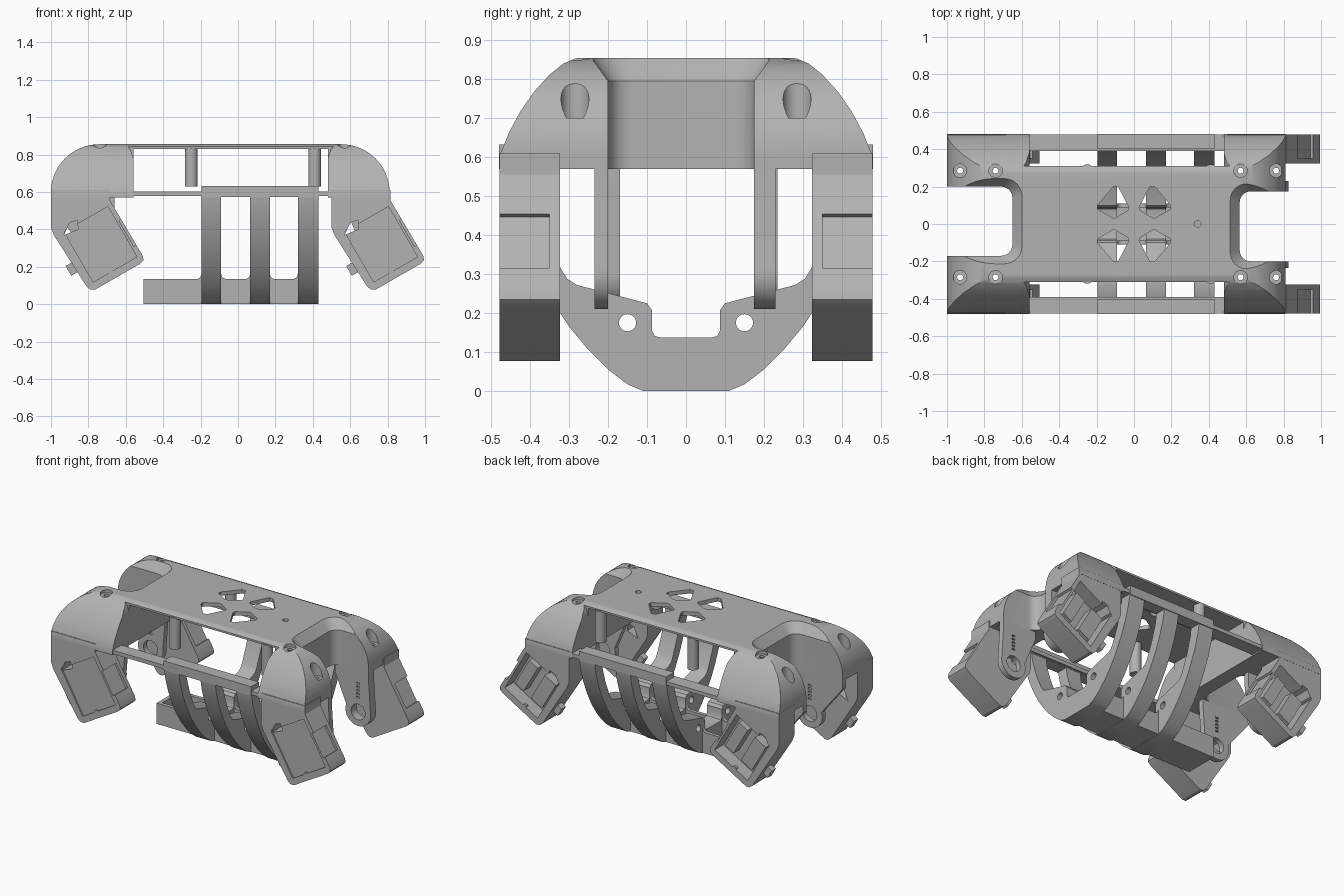
import bpy, bmesh, math
from mathutils import Vector

cube = bpy.data.objects.get("Cube")
if cube:
    bpy.data.objects.remove(cube)

grey = bpy.data.materials.new("plain grey plastic")
grey.use_nodes = True
grey.diffuse_color = (0.45, 0.45, 0.45, 1)
grey.node_tree.nodes["Principled BSDF"].inputs["Base Color"].default_value = (0.45, 0.45, 0.45, 1)


def prism(name, pts, axis, a, b, shift_top=None):
    """Extrude a 2D profile along an axis from a to b."""
    place = {"x": lambda u, v, t: (t, u, v),
             "y": lambda u, v, t: (u, t, v),
             "z": lambda u, v, t: (u, v, t)}[axis]
    top = shift_top or pts
    bm = bmesh.new()
    lo = [bm.verts.new(place(u, v, a)) for u, v in pts]
    hi = [bm.verts.new(place(u, v, b)) for u, v in top]
    bm.faces.new(lo)
    bm.faces.new(hi)
    n = len(pts)
    for i in range(n):
        j = (i + 1) % n
        bm.faces.new((lo[i], lo[j], hi[j], hi[i]))
    bmesh.ops.recalc_face_normals(bm, faces=bm.faces)
    mesh = bpy.data.meshes.new(name)
    bm.to_mesh(mesh)
    bm.free()
    mesh.materials.append(grey)
    obj = bpy.data.objects.new(name, mesh)
    bpy.context.scene.collection.objects.link(obj)
    return obj


def rect(u0, u1, v0, v1):
    return [(u0, v0), (u1, v0), (u1, v1), (u0, v1)]


def arc(cx, cy, rx, ry, a0, a1, n=12):
    return [(cx + rx * math.cos(math.radians(a0 + (a1 - a0) * i / n)),
             cy + ry * math.sin(math.radians(a0 + (a1 - a0) * i / n))) for i in range(n + 1)]


def disc(cx, cy, r, n=24):
    return arc(cx, cy, r, r, 0, 360 - 360 / n, n - 1)


def box(name, x0, x1, y0, y1, z0, z1):
    return prism(name, rect(x0, x1, y0, y1), "z", z0, z1)


def apply(obj, cutter, op="DIFFERENCE"):
    mod = obj.modifiers.new("cut", "BOOLEAN")
    mod.object, mod.operation, mod.solver = cutter, op, "EXACT"
    with bpy.context.temp_override(object=obj, active_object=obj, selected_objects=[obj]):
        bpy.ops.object.modifier_apply(modifier=mod.name)
    bpy.data.objects.remove(cutter)


def tilted(cx, cz, w, h, deg=30):
    """Rectangle turned in the xz plane."""
    c, s = math.cos(math.radians(deg)), math.sin(math.radians(deg))
    return [(cx + u * c - v * s, cz + u * s + v * c)
            for u, v in rect(-w / 2, w / 2, -h / 2, h / 2)]


# Upper shell: long rounded profile crossed with the domed cross-section
long_profile = ([(-1, 0.57), (0.81, 0.57)] + arc(0.55, 0.6, 0.26, 0.255, 0, 90, 16)
                + arc(-0.74, 0.6, 0.26, 0.255, 90, 180, 16))
half = [(0.48, 0.56), (0.48, 0.6), (0.455, 0.662), (0.425, 0.718), (0.39, 0.768),
        (0.35, 0.812), (0.315, 0.84), (0.285, 0.853), (0.26, 0.857)]
dome = half + [(-y, z) for y, z in reversed(half)]
shell = prism("upper_shell", long_profile, "y", -0.6, 0.6)
apply(shell, prism("dome", dome, "x", -1.2, 1.2), "INTERSECT")
apply(shell, box("window", -0.56, 0.48, -0.7, 0.7, 0.4, 0.83))
flare = [(-0.56, 0.4), (0.48, 0.4), (0.48, 0.78), (0.495, 0.825), (0.54, 0.87),
         (-0.61, 0.87), (-0.575, 0.825), (-0.56, 0.78)]
for y0, y1 in ((0.31, 0.7), (-0.7, -0.31)):
    apply(shell, prism("side_gap", flare, "y", y0, y1))

# End notches with flared upper edge
for s, x_in, y0, y1 in ((1, 0.565, -0.2, 0.175), (-1, -0.65, -0.17, 0.2)):
    def notch(x, lo, hi, r=0.06):
        return ([(s * 1.3, lo)] + arc(x + s * r, lo + r, s * r, r, 270, 180, 6)
                + arc(x + s * r, hi - r, s * r, r, 180, 90, 6) + [(s * 1.3, hi)])
    apply(shell, prism("notch", notch(x_in, y0, y1), "z", 0.4, 0.9))
    apply(shell, prism("notch_flare", notch(x_in, y0, y1), "z", 0.795, 0.865,
                       notch(x_in - s * 0.06, y0 - 0.05, y1 + 0.05, 0.1)))

# Screw holes, counterbores and plate cutouts
for x, depth in ((-0.93, 0.7), (-0.74, 0.835), (0.57, 0.835), (0.76, 0.7)):
    for y in (-0.285, 0.285):
        apply(shell, prism("counterbore", disc(x, y, 0.036), "z", depth, 1))
        apply(shell, prism("screw_hole", disc(x, y, 0.016, 16), "z", 0.4, 1))
apply(shell, prism("plate_hole", disc(0.34, 0, 0.018, 16), "z", 0.7, 1))
kite = [(0.195, 0.08), (0.195, 0.1), (0.11, 0.2), (0.085, 0.2), (0.028, 0.09),
        (0.03, 0.075), (0.1, 0.033), (0.115, 0.033)]
for sx in (-1, 1):
    for sy in (-1, 1):
        apply(shell, prism("kite", [(sx * u, sy * v) for u, v in kite], "z", 0.7, 1))

# Side rails and standoffs
for sy, side in ((-1, "front"), (1, "back")):
    box(side + "_rail", -0.62, 0.54, *sorted((sy * 0.39, sy * 0.478)), 0.578, 0.602)
    box(side + "_rib_rail", -0.195, 0.43, *sorted((sy * 0.4, sy * 0.48)), 0.573, 0.632)
    for x in (-0.25, 0.41):
        prism(side + "_standoff", disc(x, sy * 0.285, 0.034), "z", 0.63, 0.835)

# Curved belly ribs
outer = [(0.48, 0.63), (0.48, 0.6), (0.463, 0.51), (0.435, 0.42), (0.395, 0.325), (0.35, 0.24),
         (0.3, 0.165), (0.25, 0.105), (0.2, 0.055), (0.15, 0.017), (0.11, 0)]
inner = [(0.065, 0.137), (0.08, 0.141), (0.087, 0.155), (0.087, 0.207), (0.1, 0.225),
         (0.28, 0.272), (0.305, 0.288), (0.32, 0.312), (0.365, 0.42), (0.395, 0.52), (0.41, 0.63)]
loop = (outer + [(-y, z) for y, z in reversed(outer)]
        + [(-y, z) for y, z in reversed(inner)] + inner)
for x0, x1 in ((-0.195, -0.09), (0.065, 0.17), (0.32, 0.43)):
    rib = prism("belly_rib", loop, "x", x0, x1)
    for y in (-0.15, 0.15):
        apply(rib, prism("rib_hole", disc(y, 0.175, 0.022), "x", x0 - 0.1, x1 + 0.1))

# Belly tray, with rounded webs where it meets the ribs
tray = box("belly_tray", -0.505, 0.425, -0.11, 0.11, 0.001, 0.135)
apply(tray, box("tray_hollow", -0.48, 0.4, -0.087, 0.087, 0.03, 0.3))
for corner, s in ((-0.195, -1), (-0.09, 1), (0.065, -1), (0.17, 1), (0.32, -1)):
    web = [(corner, 0.134)] + arc(corner + s * 0.03, 0.164, s * 0.03, 0.03, 270, 180, 5)
    for y in (-0.11, 0.088):
        prism("tray_web", web, "y", y, y + 0.022)

# Tilted motor holders under each shoulder
outline = [(-1, 0.61), (-1, 0.41), (-0.985, 0.37), (-0.81, 0.095), (-0.79, 0.078), (-0.765, 0.077),
           (-0.525, 0.215), (-0.505, 0.235), (-0.51, 0.26), (-0.685, 0.555), (-0.685, 0.61)]
for dx, end in ((0, "right"), (1.5, "left")):
    for sy, side in ((-1, "front"), (1, "back")):
        def span(a, b):
            return sorted((sy * a, sy * b))
        cx, cz = -0.735 + dx, 0.32
        holder = prism(f"{end}_{side}_motor_holder", [(x + dx, z) for x, z in outline],
                       "y", *span(0.323, 0.479))
        depth = 0.47 if sy < 0 else 0.39
        apply(holder, prism("recess", tilted(cx, cz, 0.27, 0.31), "y", *span(depth, 0.6)))
        # corner gap and top notch
        gap = [(-0.93 + dx, 0.37), (-0.855 + dx, 0.4), (-0.86 + dx, 0.45), (-0.9 + dx, 0.435)]
        apply(holder, prism("corner_gap", gap, "y", *span(0.2, 0.6)))
        apply(holder, prism("edge_notch", tilted(-0.575 + dx, 0.39, 0.05, 0.16), "y",
                            *span(0.35, 0.6)))
        # clips and inner blocks
        prism("holder_clip", tilted(-0.885 + dx, 0.19, 0.05, 0.06), "y", *span(0.4, 0.44))
        if sy > 0:
            for u, w in ((-0.07, 0.09), (0.07, 0.07)):
                prism("motor_block", tilted(cx + u * 0.866, cz + u * 0.5, w, 0.2), "y",
                      *span(0.38, 0.45))
        for px, pz in ((-0.825, 0.47), (-0.68, 0.17)):
            prism("holder_pin", disc(px + dx, pz, 0.014, 12), "y", *span(0.46, 0.478))

# Inner pivot arms beside the notches
arms = (("left_front", 1, -0.235, -0.2), ("left_back", 1, 0.175, 0.23),
        ("right_front", -1, -0.205, -0.17), ("right_back", -1, 0.2, 0.235))
for name, s, y0, y1 in arms:
    cx = 0.735 if s > 0 else -0.765
    x0, x1 = (0.57, 0.81) if s > 0 else (-1.0, -0.66)
    shape = ([(x1, 0.6), (x1, 0.52)] + arc(cx, 0.3, 0.09, 0.09, 10, -200, 18)
             + [(x0, 0.52), (x0, 0.6)])
    arm = prism(name + "_pivot_arm", shape, "y", y0, y1)
    apply(arm, prism("bore", disc(cx, 0.3, 0.05), "y", y0 - 0.1, y1 + 0.1))
    for i in range(5):
        apply(arm, prism("vent", rect(cx - 0.012, cx + 0.012, 0.39 + i * 0.022, 0.4 + i * 0.022),
                         "y", y0 - 0.1, y1 + 0.1))

# Smooth curved faces, keep edges sharp
bpy.ops.object.select_all(action="DESELECT")
for obj in bpy.context.scene.objects:
    if obj.type == "MESH" and grey.name in obj.data.materials:
        obj.select_set(True)
        bpy.context.view_layer.objects.active = obj
bpy.ops.object.shade_smooth_by_angle(angle=math.radians(28))
